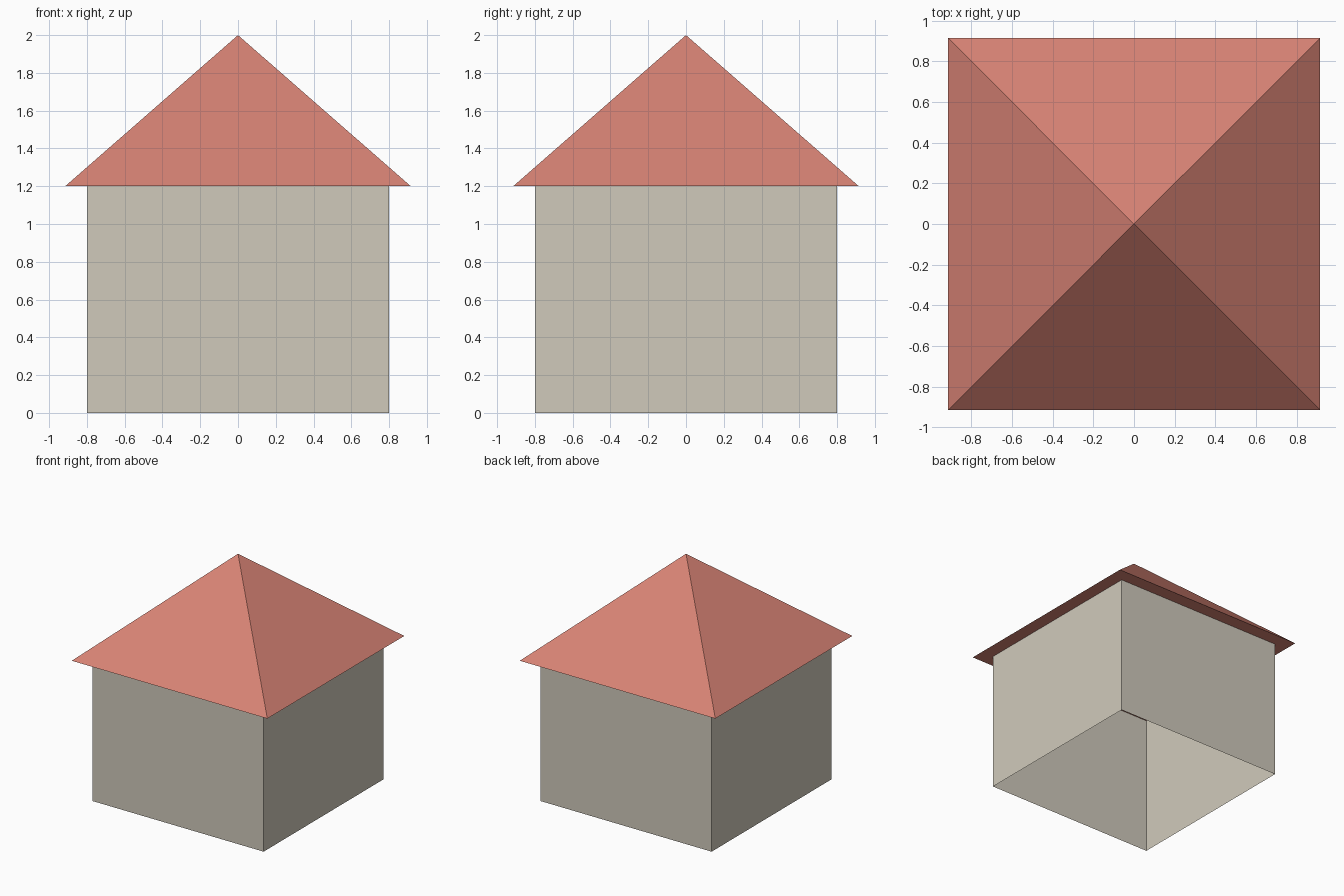
import bpy
import bmesh

if "Cube" in bpy.data.objects:
    bpy.data.objects.remove(bpy.data.objects["Cube"])

WALL = 0.80      # half width of the walls
EAVE = 0.915     # half width of the roof
EAVE_Z = 1.20
APEX_Z = 2.00


def material(name, color):
    mat = bpy.data.materials.new(name)
    mat.diffuse_color = (*color, 1.0)
    mat.use_nodes = True
    mat.node_tree.nodes["Principled BSDF"].inputs["Base Color"].default_value = mat.diffuse_color
    return mat


def add_object(name, bm, mat):
    mesh = bpy.data.meshes.new(name)
    bm.to_mesh(mesh)
    bm.free()
    mesh.materials.append(mat)
    obj = bpy.data.objects.new(name, mesh)
    bpy.context.collection.objects.link(obj)
    return obj


def square(bm, half, z):
    corners = [(-1, -1), (1, -1), (1, 1), (-1, 1)]
    return [bm.verts.new((x * half, y * half, z)) for x, y in corners]


stone = material("warm_grey_plaster", (0.63, 0.59, 0.50))
tile = material("terracotta_red", (0.68, 0.225, 0.175))

# Walls: four sides, open at the floor, closed above by the roof base
bm = bmesh.new()
low, high = square(bm, WALL, 0.0), square(bm, WALL, EAVE_Z)
for i in range(4):
    j = (i + 1) % 4
    bm.faces.new((low[i], low[j], high[j], high[i]))
add_object("walls", bm, stone)

# Roof: pyramid with a flat underside that overhangs the walls
bm = bmesh.new()
base = square(bm, EAVE, EAVE_Z)
apex = bm.verts.new((0, 0, APEX_Z))
for i in range(4):
    bm.faces.new((base[i], base[(i + 1) % 4], apex))
bm.faces.new(base[::-1])
add_object("roof", bm, tile)
